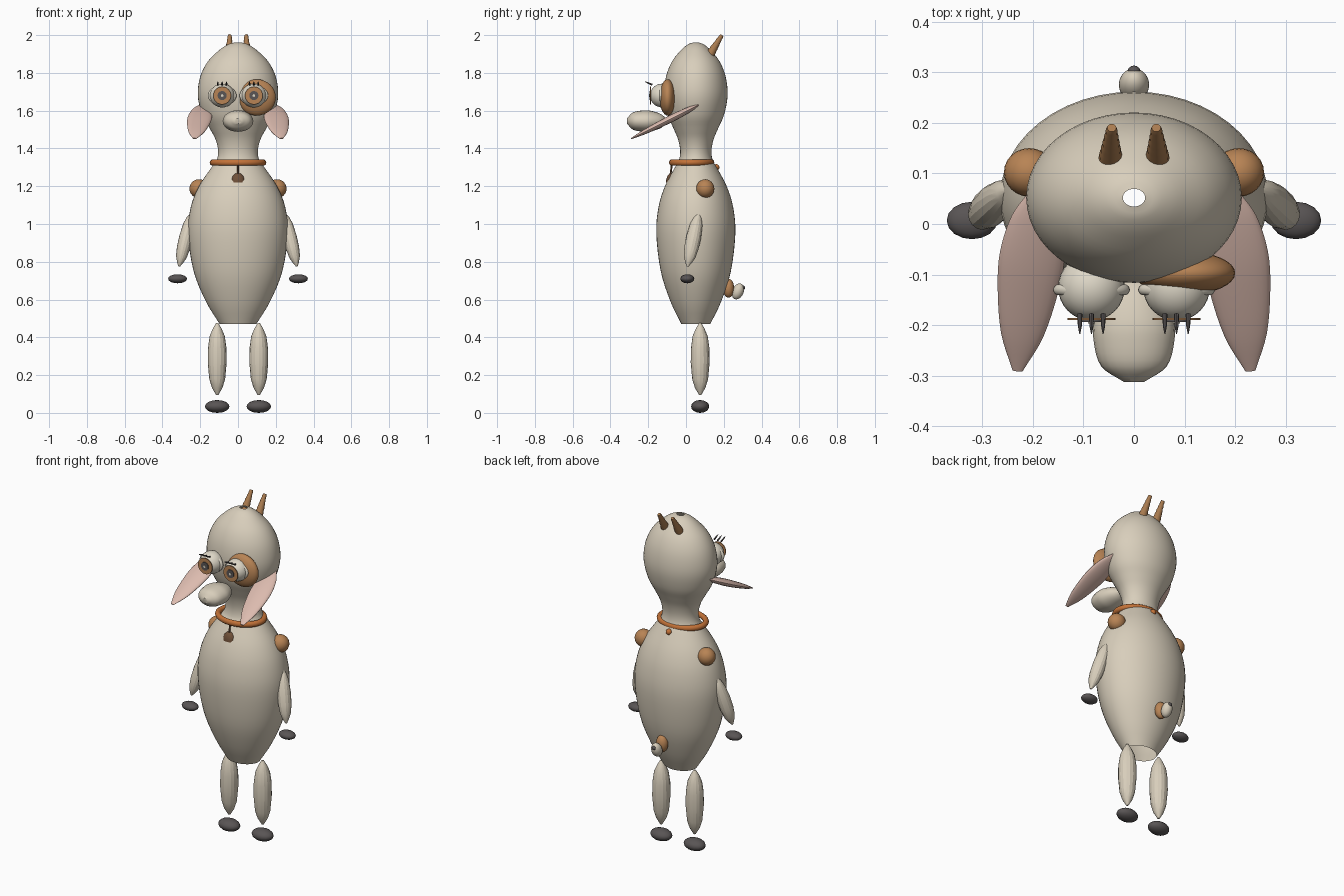
import bpy, math
from mathutils import Vector, Matrix

cube = bpy.data.objects.get("Cube")
if cube:
    bpy.data.objects.remove(cube)


def material(name, rgb):
    m = bpy.data.materials.new(name)
    m.use_nodes = True
    m.diffuse_color = (*rgb, 1)
    m.node_tree.nodes["Principled BSDF"].inputs["Base Color"].default_value = (*rgb, 1)
    return m


CREAM = material("cream fur", (0.69, 0.62, 0.50))
WHITE = material("eye white", (0.74, 0.69, 0.58))
TAN = material("tan patch", (0.48, 0.23, 0.09))
HORN = material("horn brown", (0.40, 0.20, 0.08))
PINK = material("ear pink", (0.72, 0.50, 0.43))
HOOF = material("hoof grey", (0.10, 0.09, 0.09))
ORANGE = material("collar orange", (0.55, 0.17, 0.04))
BELL = material("bell brown", (0.16, 0.08, 0.04))


def finish(obj, name, mat, angle=40):
    obj.name = name
    obj.data.materials.append(mat)
    bpy.ops.object.select_all(action="DESELECT")
    obj.select_set(True)
    bpy.context.view_layer.objects.active = obj
    bpy.ops.object.shade_smooth_by_angle(angle=math.radians(angle))
    return obj


def ball(name, centre, radii, mat, rot=(0, 0, 0), segments=24):
    bpy.ops.mesh.primitive_uv_sphere_add(segments=segments, ring_count=segments // 2,
                                         location=centre, rotation=rot)
    obj = bpy.context.object
    obj.scale = radii
    return finish(obj, name, mat)


def lathe(name, profile, mat, sides=24, start=(0, 0, 0), end=(0, 0, 1), flat=(1, 1),
          capped=True, angle=40):
    """Spin (radius, position) pairs about the line from start to end."""
    start, axis = Vector(start), Vector(end) - Vector(start)
    w = axis.normalized()
    # u stays as close as possible to the x axis
    u = (Vector((1, 0, 0)) - w * w.x).normalized()
    v = w.cross(u)
    verts, faces = [], []
    for r, t in profile:
        for i in range(sides):
            a = math.tau * i / sides
            verts.append(start + axis * t + u * (r * flat[0] * math.cos(a))
                         + v * (r * flat[1] * math.sin(a)))
    for j in range(len(profile) - 1):
        for i in range(sides):
            k = (i + 1) % sides
            faces.append((j * sides + i, j * sides + k,
                          (j + 1) * sides + k, (j + 1) * sides + i))
    if capped:
        faces.append(tuple(reversed(range(sides))))
        faces.append(tuple(range(len(verts) - sides, len(verts))))
    mesh = bpy.data.meshes.new(name)
    mesh.from_pydata(verts, [], faces)
    obj = bpy.data.objects.new(name, mesh)
    bpy.context.collection.objects.link(obj)
    return finish(obj, name, mat, angle)


def ring(name, centre, major, minor, mat, scale=(1, 1, 1), rot=(0, 0, 0)):
    bpy.ops.mesh.primitive_torus_add(major_radius=major, minor_radius=minor, location=centre,
                                     rotation=rot, major_segments=40, minor_segments=10)
    obj = bpy.context.object
    obj.scale = scale
    return finish(obj, name, mat)


def smooth_profile(points, steps=4):
    """Catmull-Rom through the profile points."""
    p = [Vector(q) for q in points]
    p = [2 * p[0] - p[1]] + p + [2 * p[-1] - p[-2]]
    out = []
    for a, b, c, d in zip(p, p[1:], p[2:], p[3:]):
        for s in range(steps):
            t = s / steps
            out.append(0.5 * (2 * b + (c - a) * t + (2 * a - 5 * b + 4 * c - d) * t * t
                              + (3 * b - a - 3 * c + d) * t ** 3))
    return out + [p[-2]]


# Body, neck and head in one turned shape, open at both ends
body = [(0.097, 0.47), (0.17, 0.59), (0.235, 0.75), (0.265, 0.95), (0.25, 1.09),
        (0.207, 1.2), (0.14, 1.3), (0.112, 1.34), (0.105, 1.39), (0.12, 1.45),
        (0.152, 1.51), (0.19, 1.58), (0.213, 1.68), (0.2, 1.78), (0.16, 1.86),
        (0.1, 1.92), (0.055, 1.95), (0.022, 1.96)]
lathe("body_and_head", smooth_profile(body), CREAM, sides=48, start=(0, 0.052, 0),
      end=(0, 0.052, 1), flat=(1, 0.79), capped=False)

# Collar with its clasp bead and bell
ring("collar", (0, 0.03, 1.325), 0.133, 0.017, ORANGE, scale=(1, 0.8, 1))
ball("collar_bead", (0, 0.16, 1.30), (0.017, 0.017, 0.017), ORANGE, segments=16)
lathe("bell_stem", [(0.005, 0), (0.005, 1)], BELL, 8, (0, -0.082, 1.26), (0, -0.075, 1.315))
lathe("bell", [(0.04, 0), (0.038, 0.3), (0.03, 0.65), (0.016, 0.92), (0.004, 1)], BELL, 20,
      (0, -0.078, 1.22), (0, -0.078, 1.27), flat=(1, 0.7))
ball("bell_clapper", (0, -0.09, 1.222), (0.011, 0.011, 0.011), TAN, segments=12)

# Muzzle tapering forward, with nostrils
muzzle = [(0.02, 0), (0.055, 0.15), (0.078, 0.4), (0.08, 0.6), (0.065, 0.85), (0.02, 1)]
lathe("muzzle", smooth_profile(muzzle), CREAM, 24, (0, -0.105, 1.545), (0, -0.312, 1.545),
      flat=(1, 0.7))

# Tan marks, tail and tail tip
ball("eye_patch", (0.1, -0.097, 1.67), (0.1, 0.043, 0.096), TAN, segments=32)
ball("tail_patch", (0, 0.225, 0.66), (0.035, 0.03, 0.05), TAN)
ball("tail", (0, 0.275, 0.643), (0.03, 0.03, 0.044), CREAM, rot=(-0.4, 0, 0))
ball("tail_tip", (0, 0.301, 0.663), (0.013, 0.012, 0.012), HOOF, segments=12)

limb = [(0.006, 0), (0.028, 0.1), (0.042, 0.22), (0.05, 0.45), (0.049, 0.65),
        (0.04, 0.82), (0.022, 0.93), (0.006, 1)]
leaf = [(0.02, 0), (0.05, 0.15), (0.064, 0.35), (0.06, 0.55), (0.042, 0.8), (0.01, 1)]

for side, s in (("left", 1), ("right", -1)):
    # Eye: white ball, lid ring, iris, pupil and lashes
    ex, ez = s * 0.084, 1.68
    ball(f"{side}_eye", (ex, -0.125, ez), (0.066, 0.066, 0.063), WHITE, segments=32)
    ring(f"{side}_eyelid", (ex, -0.13, ez), 0.065, 0.011, WHITE, scale=(1, 0.7, 1),
         rot=(math.pi / 2, 0, 0))
    for part, r, y, mat in (("iris", 0.047, -0.19, TAN), ("pupil", 0.024, -0.194, HOOF),
                            ("glint", 0.007, -0.197, WHITE)):
        lathe(f"{side}_{part}", [(r, 0), (r, 1)], mat, 24, (ex, y + 0.004, ez), (ex, y, ez))
    for i in (-1, 0, 1):
        x = ex + i * 0.023
        lathe(f"{side}_lash", [(0.005, 0), (0.004, 0.6), (0.001, 1)], HOOF, 8,
              (x, -0.178, 1.737), (x, -0.217, 1.754))

    # Nostrils, ears and horns
    ball(f"{side}_nostril", (s * 0.022, -0.298, 1.553), (0.009, 0.01, 0.007), HOOF, segments=12)
    lathe(f"{side}_ear", smooth_profile(leaf), PINK, 24, (s * 0.185, 0.065, 1.63),
          (s * 0.23, -0.29, 1.452), flat=(1, 0.3))
    ridges = [(0.025 - 0.016 * i / 12 + 0.0015 * (i % 2), i / 12) for i in range(13)]
    lathe(f"{side}_horn", ridges, HORN, 16, (s * 0.047, 0.12, 1.885), (s * 0.044, 0.19, 2.0))

    # Shoulder patches
    ball(f"{side}_shoulder_patch", (s * 0.207, 0.102, 1.187), (0.05, 0.048, 0.05), TAN)

    # Arms and hand hooves
    lathe(f"{side}_arm", limb, CREAM, 16, (s * 0.245, 0.068, 1.06), (s * 0.312, 0.008, 0.775),
          flat=(0.72, 0.78), angle=20)
    ball(f"{side}_hand_hoof", (s * 0.32, 0.007, 0.71), (0.05, 0.037, 0.024), HOOF, segments=16)

    # Legs and foot hooves
    lathe(f"{side}_leg", limb, CREAM, 16, (s * 0.11, 0.075, 0.095), (s * 0.11, 0.075, 0.475),
          angle=20)
    ball(f"{side}_foot_hoof", (s * 0.11, 0.075, 0.034), (0.065, 0.048, 0.034), HOOF, segments=16)
